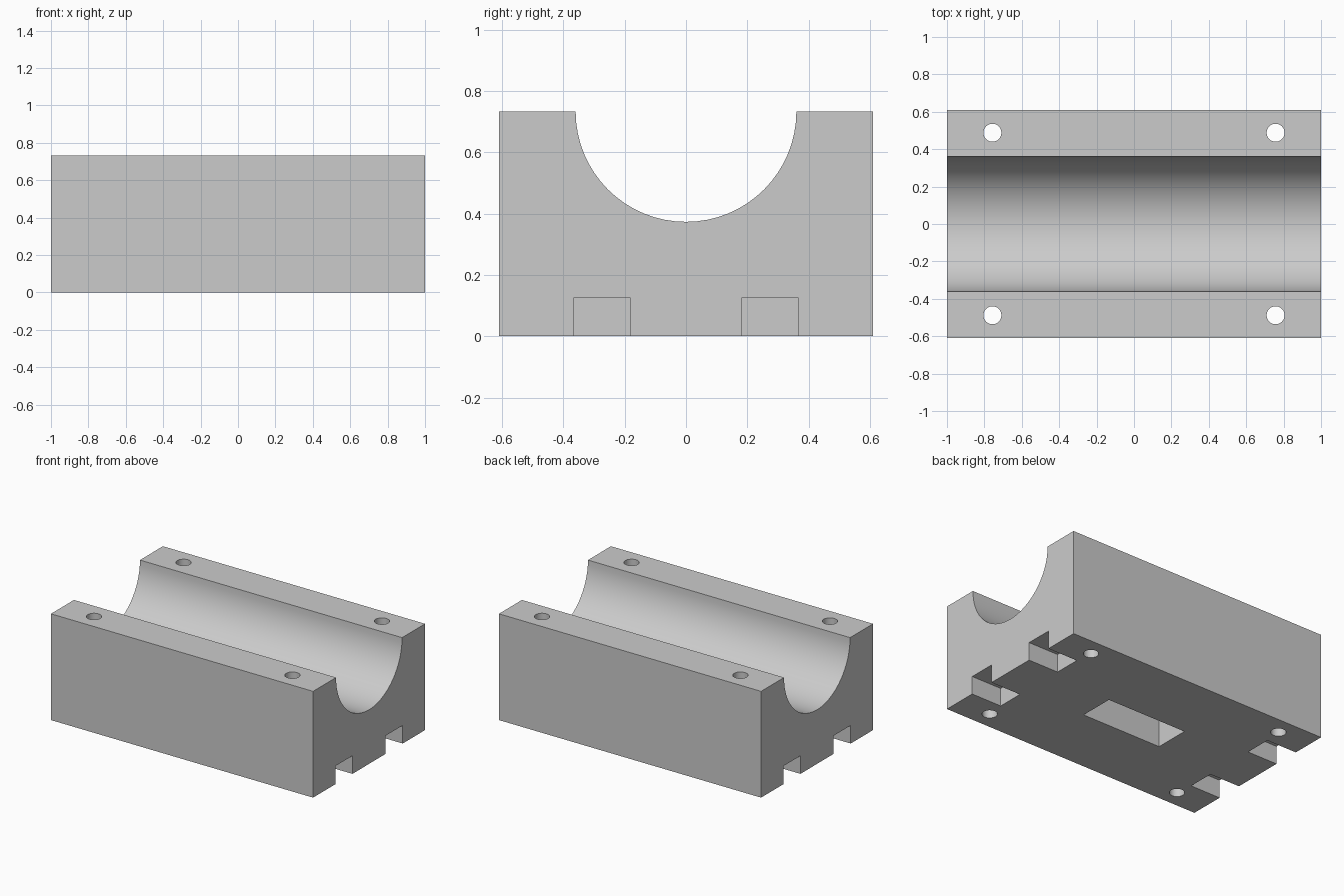
import bpy, bmesh, math

if "Cube" in bpy.data.objects:
    bpy.data.objects.remove(bpy.data.objects["Cube"], do_unlink=True)

HALF_WIDTH, HEIGHT, RADIUS = 0.61, 0.733, 0.36

grey = bpy.data.materials.new("light_grey")
grey.use_nodes = True
colour = (0.6, 0.6, 0.6, 1)
grey.diffuse_color = colour
grey.node_tree.nodes["Principled BSDF"].inputs["Base Color"].default_value = colour


def box(bm, centre, size):
    verts = bmesh.ops.create_cube(bm, size=1)["verts"]
    bmesh.ops.scale(bm, vec=size, verts=verts)
    bmesh.ops.translate(bm, vec=centre, verts=verts)


def make_object(name, bm):
    bmesh.ops.recalc_face_normals(bm, faces=bm.faces)
    mesh = bpy.data.meshes.new(name)
    bm.to_mesh(mesh)
    bm.free()
    mesh.materials.append(grey)
    obj = bpy.data.objects.new(name, mesh)
    bpy.context.collection.objects.link(obj)
    return obj


# Block with a half-round cradle, extruded along its length
profile = [(-HALF_WIDTH, HEIGHT), (-HALF_WIDTH, 0), (HALF_WIDTH, 0), (HALF_WIDTH, HEIGHT)]
steps = 32
for i in range(steps + 1):
    a = math.pi * i / steps
    profile.append((RADIUS * math.cos(a), HEIGHT - RADIUS * math.sin(a)))
bm = bmesh.new()
face = bm.faces.new([bm.verts.new((-1, y, z)) for y, z in profile])
extruded = bmesh.ops.extrude_face_region(bm, geom=[face], use_keep_orig=True)["geom"]
bmesh.ops.translate(bm, vec=(2, 0, 0),
                    verts=[v for v in extruded if isinstance(v, bmesh.types.BMVert)])
block = make_object("cradle_block", bm)

# Cutter: underside pocket, end slots and bolt holes
bm = bmesh.new()
box(bm, (0, 0, 0), (0.61, 0.244, 0.49))
for sx in (-1, 1):
    for sy in (-1, 1):
        box(bm, (sx, sy * 0.274, 0), (0.46, 0.186, 0.25))
        hole = bmesh.ops.create_cone(bm, cap_ends=True, segments=32, radius1=0.048,
                                     radius2=0.048, depth=2)["verts"]
        bmesh.ops.translate(bm, vec=(sx * 0.757, sy * 0.488, 0.4), verts=hole)
cutter = make_object("hole_cutter", bm)
cutter.hide_render = True
cutter.hide_set(True)

cut = block.modifiers.new("cut_openings", "BOOLEAN")
cut.operation = "DIFFERENCE"
cut.solver = "EXACT"
cut.object = cutter
bpy.context.view_layer.objects.active = block
block.select_set(True)
bpy.ops.object.modifier_apply(modifier=cut.name)
bpy.data.objects.remove(cutter, do_unlink=True)

# Smooth cradle and holes with crisp edges
bpy.ops.object.shade_smooth_by_angle(angle=math.radians(30))
